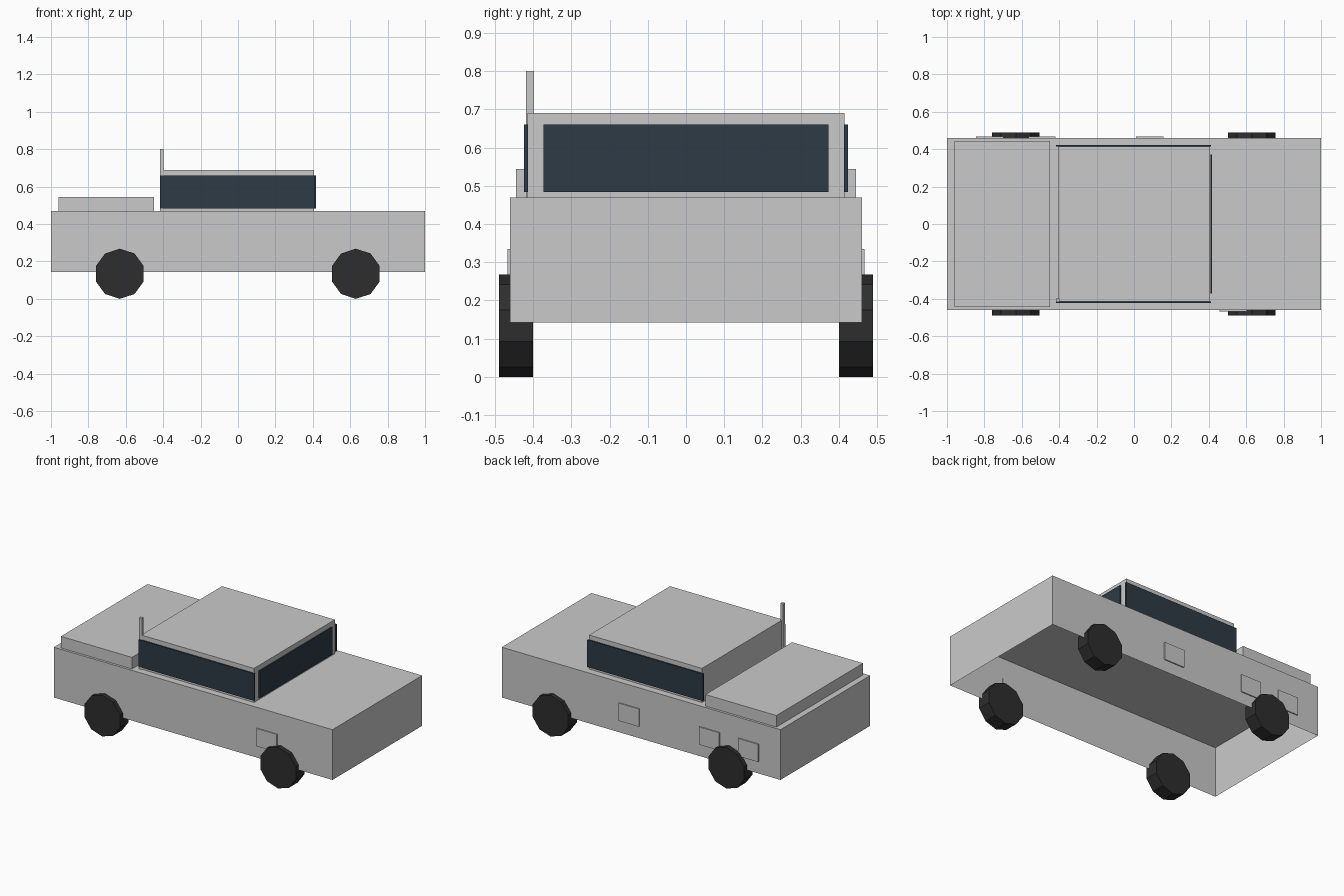
import bpy, bmesh, math
from mathutils import Matrix

if "Cube" in bpy.data.objects:
    bpy.data.objects.remove(bpy.data.objects["Cube"])


def material(name, colour):
    m = bpy.data.materials.new(name)
    m.diffuse_color = (*colour, 1)
    m.use_nodes = True
    m.node_tree.nodes["Principled BSDF"].inputs["Base Color"].default_value = m.diffuse_color
    return m


SILVER = material("silver paint", (0.59, 0.59, 0.59))
GLASS = material("dark blue glass", (0.027, 0.043, 0.060))
RUBBER = material("black rubber", (0.027, 0.027, 0.027))


def finish(bm, name, mat):
    mesh = bpy.data.meshes.new(name)
    bm.to_mesh(mesh)
    bm.free()
    mesh.materials.append(mat)
    obj = bpy.data.objects.new(name, mesh)
    bpy.context.collection.objects.link(obj)
    return obj


def box(name, mat, x, y, z, open_bottom=False):
    """Box from (min, max) ranges, optionally without its bottom face."""
    bm = bmesh.new()
    bmesh.ops.create_cube(bm, size=1)
    for v in bm.verts:
        v.co = [r[0] if c < 0 else r[1] for c, r in zip(v.co, (x, y, z))]
    if open_bottom:
        bm.normal_update()
        down = [f for f in bm.faces if f.normal.z < -0.5]
        bmesh.ops.delete(bm, geom=down, context='FACES_ONLY')
    return finish(bm, name, mat)


# Body shell (hollow underneath), cabin and raised rear deck
box("body", SILVER, (-1, 1), (-0.46, 0.46), (0.143, 0.469), True)
box("cabin", SILVER, (-0.405, 0.405), (-0.414, 0.414), (0.469, 0.69), True)
box("rear_deck", SILVER, (-0.96, -0.45), (-0.444, 0.444), (0.469, 0.544), True)

# Antenna at the rear corner of the cabin
box("antenna", SILVER, (-0.418, -0.398), (-0.418, -0.398), (0.469, 0.80))

# Windscreen and side windows
box("windscreen", GLASS, (0.409, 0.418), (-0.372, 0.372), (0.484, 0.66))
for side, y in (("front", (-0.423, -0.4135)), ("back", (0.4135, 0.423))):
    box(side + "_side_window", GLASS, (-0.417, 0.413), y, (0.484, 0.66))

# Small square panels on the body sides
box("front_panel", SILVER, (0.458, 0.604), (-0.467, -0.459), (0.22, 0.335))
for i, x in enumerate((0.012, -0.565, -0.845)):
    box(f"back_panel_{i + 1}", SILVER, (x, x + 0.146), (0.459, 0.467), (0.22, 0.335))

# Ten-sided wheels with a corner pointing up
R = 0.134
for end, x in (("left", -0.632), ("right", 0.63)):
    for side, y in (("front", -0.445), ("back", 0.445)):
        bm = bmesh.new()
        bmesh.ops.create_cone(bm, cap_ends=True, segments=10, radius1=R, radius2=R, depth=0.089)
        # Make sure a vertex sits on the vertical axis after tipping
        v = max(bm.verts, key=lambda p: p.co.y)
        spin = math.pi / 2 - math.atan2(v.co.y, v.co.x)
        bm.transform(Matrix.Translation((x, y, R)) @ Matrix.Rotation(math.pi / 2, 4, 'X')
                     @ Matrix.Rotation(spin, 4, 'Z'))
        finish(bm, f"{side}_{end}_wheel", RUBBER)
